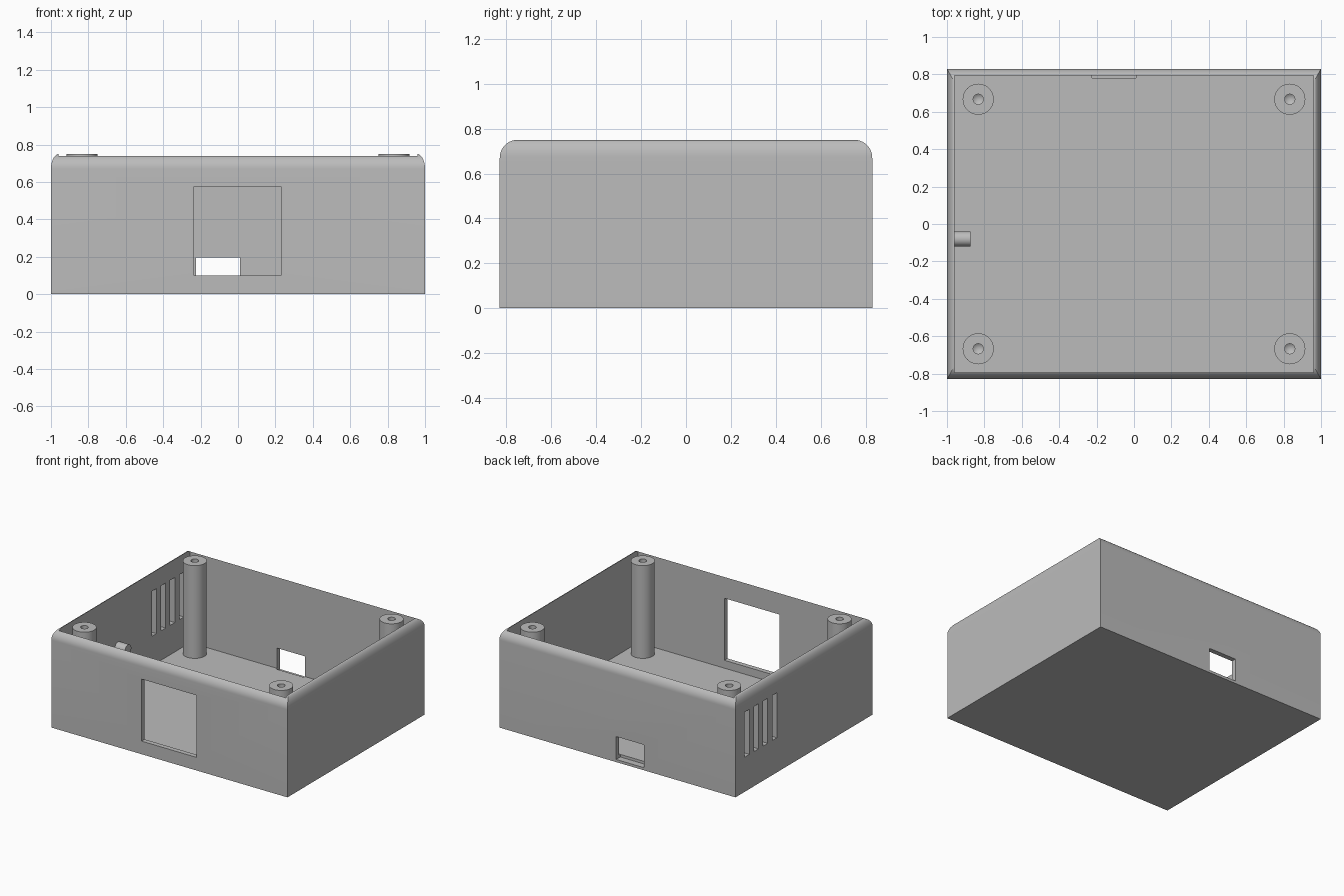
import bpy, bmesh, math
from mathutils import Matrix, Vector

if "Cube" in bpy.data.objects:
    bpy.data.objects.remove(bpy.data.objects["Cube"])

grey = bpy.data.materials.new("plain_grey")
grey.diffuse_color = (0.5, 0.5, 0.5, 1)
grey.use_nodes = True
grey.node_tree.nodes["Principled BSDF"].inputs["Base Color"].default_value = grey.diffuse_color

HX, HY, TOP = 1.0, 0.83, 0.75      # outer half sizes and height
IX, IY, FLOOR = 0.96, 0.793, 0.04  # cavity half sizes and floor height
RX, RY, RZ = 0.045, 0.08, 0.08     # rounding of the rim


def make(name, bm):
    bmesh.ops.recalc_face_normals(bm, faces=bm.faces)
    me = bpy.data.meshes.new(name)
    bm.to_mesh(me)
    bm.free()
    ob = bpy.data.objects.new(name, me)
    bpy.context.collection.objects.link(ob)
    me.materials.append(grey)
    return ob


def box(name, lo, hi):
    bm = bmesh.new()
    bmesh.ops.create_cube(bm, size=1)
    lo, hi = Vector(lo), Vector(hi)
    for v in bm.verts:
        v.co = (lo + hi) / 2 + v.co * (hi - lo)
    return make(name, bm)


def lathe(name, profile, matrix, segs=40):
    """Solid of revolution from (radius, height) points; radius 0 closes an end."""
    bm = bmesh.new()
    rings = []
    for r, z in profile:
        n = 1 if r == 0 else segs
        rings.append([bm.verts.new((r * math.cos(2 * math.pi * i / segs),
                                    r * math.sin(2 * math.pi * i / segs), z)) for i in range(n)])
    for a, b in zip(rings, rings[1:]):
        for i in range(segs):
            j = (i + 1) % segs
            quad = [a[i % len(a)], a[j % len(a)], b[j % len(b)], b[i % len(b)]]
            bm.faces.new(list(dict.fromkeys(quad)))
    bm.transform(matrix)
    return make(name, bm)


def smooth(ob):
    bpy.ops.object.select_all(action='DESELECT')
    ob.select_set(True)
    bpy.context.view_layer.objects.active = ob
    bpy.ops.object.shade_smooth_by_angle(angle=math.radians(30))


# Outer body: stacked rectangles following the rounded rim
bm = bmesh.new()
STEPS = 12
levels = [(0, 0, 0)]
for k in range(STEPS + 1):
    t = math.pi / 2 * k / STEPS
    levels.append((RX * (1 - math.cos(t)), RY * (1 - math.cos(t)), TOP - RZ + RZ * math.sin(t)))
loops = [[bm.verts.new((sx * (HX - dx), sy * (HY - dy), z))
          for sx, sy in ((-1, -1), (1, -1), (1, 1), (-1, 1))] for dx, dy, z in levels]
for a, b in zip(loops, loops[1:]):
    for i in range(4):
        j = (i + 1) % 4
        bm.faces.new((a[i], a[j], b[j], b[i]))
bm.faces.new(loops[0][::-1])
bm.faces.new(loops[-1])
case = make("case_body", bm)

# Cavity, front window, rear port and side vents
cutters = [
    box("cavity_cutter", (-IX, -IY, FLOOR), (IX, IY, 1)),
    box("window_cutter", (-0.235, -0.9, 0.10), (0.23, -0.75, 0.575)),
    box("port_cutter", (-0.225, 0.78, 0.02), (0.01, 0.9, 0.195)),
]
for i in range(4):
    y = 0.69 - 0.111 * i
    cutters.append(box("vent_cutter", (-1.1, y - 0.028, 0.265), (-0.9, y + 0.028, 0.61)))

bpy.context.view_layer.objects.active = case
for c in cutters:
    mod = case.modifiers.new("cut", 'BOOLEAN')
    mod.operation, mod.solver, mod.object = 'DIFFERENCE', 'EXACT', c
    bpy.ops.object.modifier_apply(modifier=mod.name)
    bpy.data.objects.remove(c, do_unlink=True)
smooth(case)

# Corner screw posts with blind, pointed pilot holes
post = [(0, FLOOR - 0.01), (0.083, FLOOR - 0.01), (0.083, TOP), (0.027, TOP),
        (0.027, TOP - 0.25), (0, TOP - 0.27)]
for sx in (-1, 1):
    for sy in (-1, 1):
        smooth(lathe("screw_post", post, Matrix.Translation((sx * 0.833, sy * 0.667, 0))))

# Small round peg on the inside of the left wall
peg = [(0, -0.01), (0.04, -0.01), (0.04, 0.085), (0, 0.085)]
smooth(lathe("wall_peg", peg,
             Matrix.Translation((-IX, -0.08, 0.34)) @ Matrix.Rotation(math.pi / 2, 4, 'Y'), 32))
